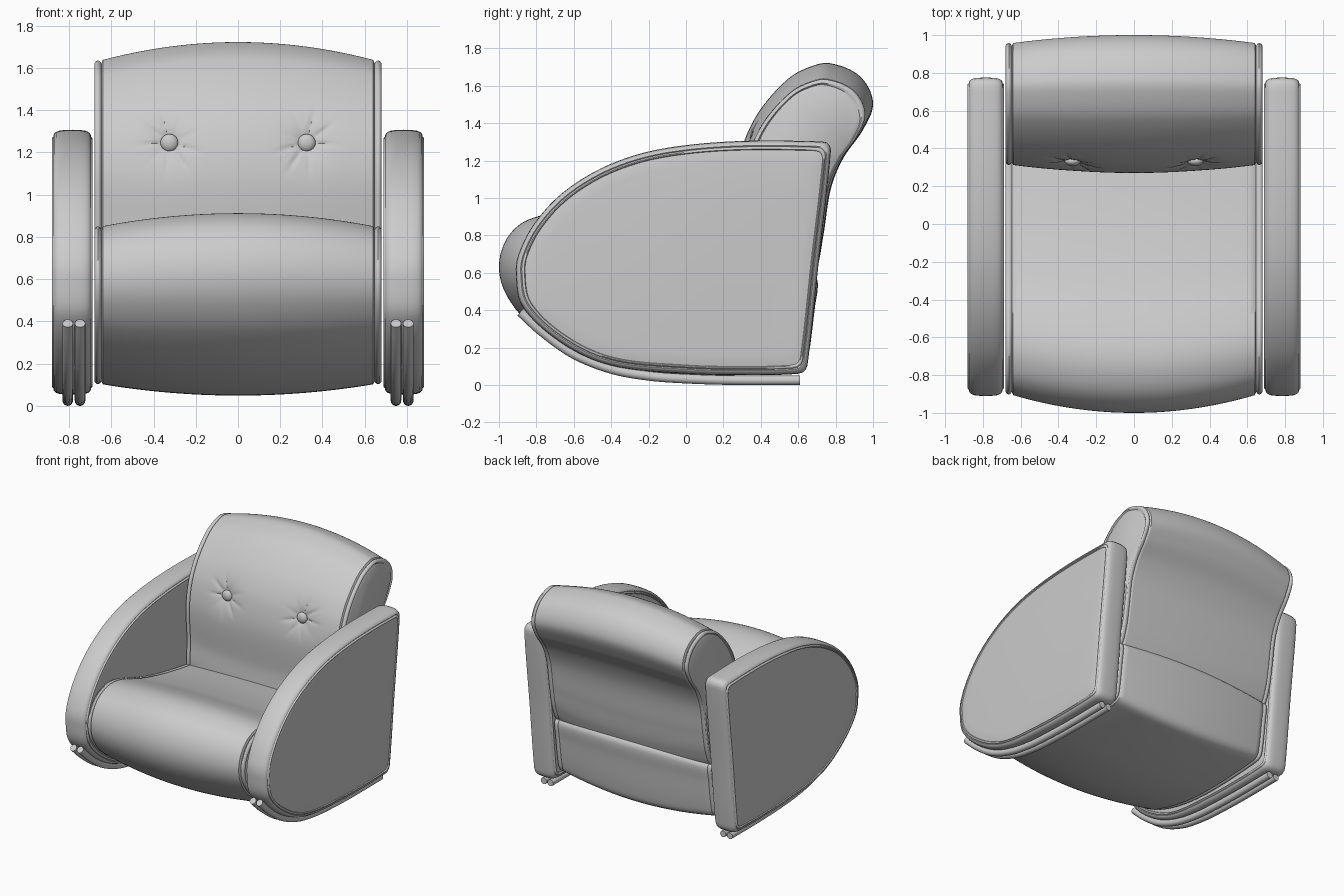
import bpy, bmesh, math
from mathutils import Vector
from mathutils.geometry import interpolate_bezier

if "Cube" in bpy.data.objects:
    bpy.data.objects.remove(bpy.data.objects["Cube"])


def smooth_path(pts, n, closed=True):
    """Smooth spline through (y, z) points, resampled to n even steps."""
    p = [Vector((a, b, 0)) for a, b in pts]
    m, line = len(p), []

    def tangent(i):
        a, b = (p[i - 1], p[(i + 1) % m]) if closed else (p[max(i - 1, 0)], p[min(i + 1, m - 1)])
        return (b - a).normalized()
    for i in range(m if closed else m - 1):
        j = (i + 1) % m
        d = (p[j] - p[i]).length / 3
        line += interpolate_bezier(p[i], p[i] + tangent(i) * d, p[j] - tangent(j) * d, p[j], 24)[:-1]
    line.append(p[0] if closed else p[-1])
    dist = [0]
    for a, b in zip(line, line[1:]):
        dist.append(dist[-1] + (b - a).length)
    out, k = [], 0
    for i in range(n):
        s = dist[-1] * i / (n if closed else n - 1)
        while k < len(line) - 2 and dist[k + 1] < s:
            k += 1
        out.append(line[k].lerp(line[k + 1], (s - dist[k]) / max(dist[k + 1] - dist[k], 1e-9)))
    return [(v.x, v.y) for v in out]


def finish(name, bm, mirror=False):
    bmesh.ops.recalc_face_normals(bm, faces=bm.faces)
    me = bpy.data.meshes.new(name)
    bm.to_mesh(me)
    bm.free()
    ob = bpy.data.objects.new(name, me)
    bpy.context.collection.objects.link(ob)
    if mirror:
        ob.modifiers.new("mirror", 'MIRROR').use_mirror_merge = False
    bpy.ops.object.select_all(action='DESELECT')
    ob.select_set(True)
    bpy.context.view_layer.objects.active = ob
    bpy.ops.object.shade_smooth_by_angle(angle=math.radians(50))
    return ob


def loft(name, pts, sections, centre, n=160, deform=None, mirror=False):
    """Stack the profile along x; each section (x, dy, dz) shrinks it about the centre."""
    prof = smooth_path(pts, n)
    cy, cz = centre
    hy = max(abs(a - cy) for a, b in prof)
    hz = max(b for a, b in prof) - cz
    bm, rings = bmesh.new(), []
    for x, dy, dz in sections:
        ring = []
        for a, b in prof:
            co = Vector((x, cy + (a - cy) * (1 - dy / hy), cz + (b - cz) * (1 - dz / hz)))
            if deform:
                deform(co)
            ring.append(bm.verts.new(co))
        rings.append(ring)
    for r, s in zip(rings, rings[1:]):
        for i in range(n):
            j = (i + 1) % n
            bm.faces.new((r[i], r[j], s[j], s[i]))
    bm.faces.new(rings[0])
    bm.faces.new(rings[-1])
    return finish(name, bm, mirror)


def cushion_sections(dy, dz, count):
    """Crowned middle with a piped seam and a flat panel at both ends."""
    mid = []
    for i in range(count + 1):
        x = -0.64 + 1.28 * i / count
        k = (x / 0.66) ** 2
        mid.append((x, dy * k, dz * k))
    rim = [(x, dy + e, dz + e) for x, e in
           ((.647, .012), (.653, .002), (.662, -.003), (.672, 0), (.679, .01),
            (.68, .018), (.672, .026), (.674, .036), (.68, .05))]
    return [(-x, a, b) for x, a, b in reversed(rim)] + mid + rim


# Side arms: upright rounded slabs with piped seams on both faces
arm_pts = [(.775, 1.255), (.76, 1.292), (.72, 1.302), (.32, 1.305), (0, 1.282), (-.25, 1.235),
           (-.48, 1.145), (-.68, 1.01), (-.82, .85), (-.895, .70), (-.91, .60), (-.875, .42),
           (-.67, .225), (-.41, .105), (0, .06), (.35, .052), (.58, .058), (.63, .07), (.65, .11),
           (.71, .66)]
half = [(0, 0), (.035, .001), (.06, .004), (.076, .010), (.085, .018), (.089, .026), (.085, .032),
        (.092, .035), (.096, .040), (.095, .046), (.088, .050), (.089, .058), (.092, .075), (.095, .12)]
arm_sec = [(.785 - t, d, d) for t, d in reversed(half[1:])] + [(.785 + t, d, d) for t, d in half]
loft("side_arms", arm_pts, arm_sec, (-.02, .66), n=200, mirror=True)

# Seat: front roll flowing into a sloping seat and base
seat_pts = [(-1.0, .62), (-.975, .75), (-.90, .85), (-.79, .902), (-.68, .91), (-.55, .88), (-.3, .79),
            (0, .71), (.34, .645), (.6, .60), (.68, .585), (.705, .55), (.69, .42), (.65, .13), (.62, .085),
            (.55, .07), (.2, .05), (-.1, .055), (-.4, .105), (-.65, .20), (-.86, .35), (-.965, .49)]
loft("seat", seat_pts, cushion_sections(.10, .065, 40), (.2, .45), n=180)

# Backrest: rolled top, with dimples and creases around two buttons
BX, BZ = .325, 1.245


def tuft(co):
    if co.y > .5 or co.z < .8:
        return
    for sx in (-1, 1):
        dx, dz = co.x - sx * BX, co.z - BZ
        r, a = math.hypot(dx, dz), math.atan2(dz, dx * sx)
        co.y += .05 * math.exp(-r / .055)
        crease = max(0, math.cos(9 * a + .6)) ** 3 * (.6 + .4 * math.sin(2 * a))
        co.y += .012 * crease * math.exp(-((r - .08) / .06) ** 2)


back_pts = [(.31, .45), (.285, .8), (.27, 1.05), (.285, 1.2), (.325, 1.34), (.41, 1.49), (.55, 1.64),
            (.66, 1.70), (.77, 1.72), (.93, 1.65), (1.0, 1.51), (.95, 1.37), (.84, 1.21), (.775, 1.05),
            (.735, .8), (.695, .6), (.62, .45), (.5, .42)]
loft("backrest", back_pts, cushion_sections(.045, .09, 110), (.635, 1.05), n=280, deform=tuft)

# Buttons
bm = bmesh.new()
bmesh.ops.create_uvsphere(bm, u_segments=24, v_segments=14, radius=.042)
for v in bm.verts:
    v.co = Vector((v.co.x + BX, v.co.y * .6 + .332, v.co.z + BZ))
finish("buttons", bm, mirror=True)

# Runner rails: a pair of tubes following the underside of each arm
rail_pts = [(-.885, .39), (-.77, .285), (-.6, .165), (-.4, .085), (-.2, .048), (0, .033), (.25, .025), (.61, .025)]
path = smooth_path(rail_pts, 40, closed=False)
for label, x in (("inner", .748), ("outer", .806)):
    bm, rings = bmesh.new(), []
    for i, (y, z) in enumerate(path):
        a, b = path[max(i - 1, 0)], path[min(i + 1, len(path) - 1)]
        t = Vector((0, b[0] - a[0], b[1] - a[1])).normalized()
        nrm = Vector((0, -t.z, t.y))
        rings.append([bm.verts.new(Vector((x, y, z)) + .025 * (Vector((1, 0, 0)) * math.cos(q) + nrm * math.sin(q)))
                      for q in (math.tau * k / 16 for k in range(16))])
    for r, s in zip(rings, rings[1:]):
        for k in range(16):
            bm.faces.new((r[k], r[k - 1], s[k - 1], s[k]))
    bm.faces.new(rings[0])
    bm.faces.new(rings[-1])
    finish(label + "_runner_rails", bm, mirror=True)
